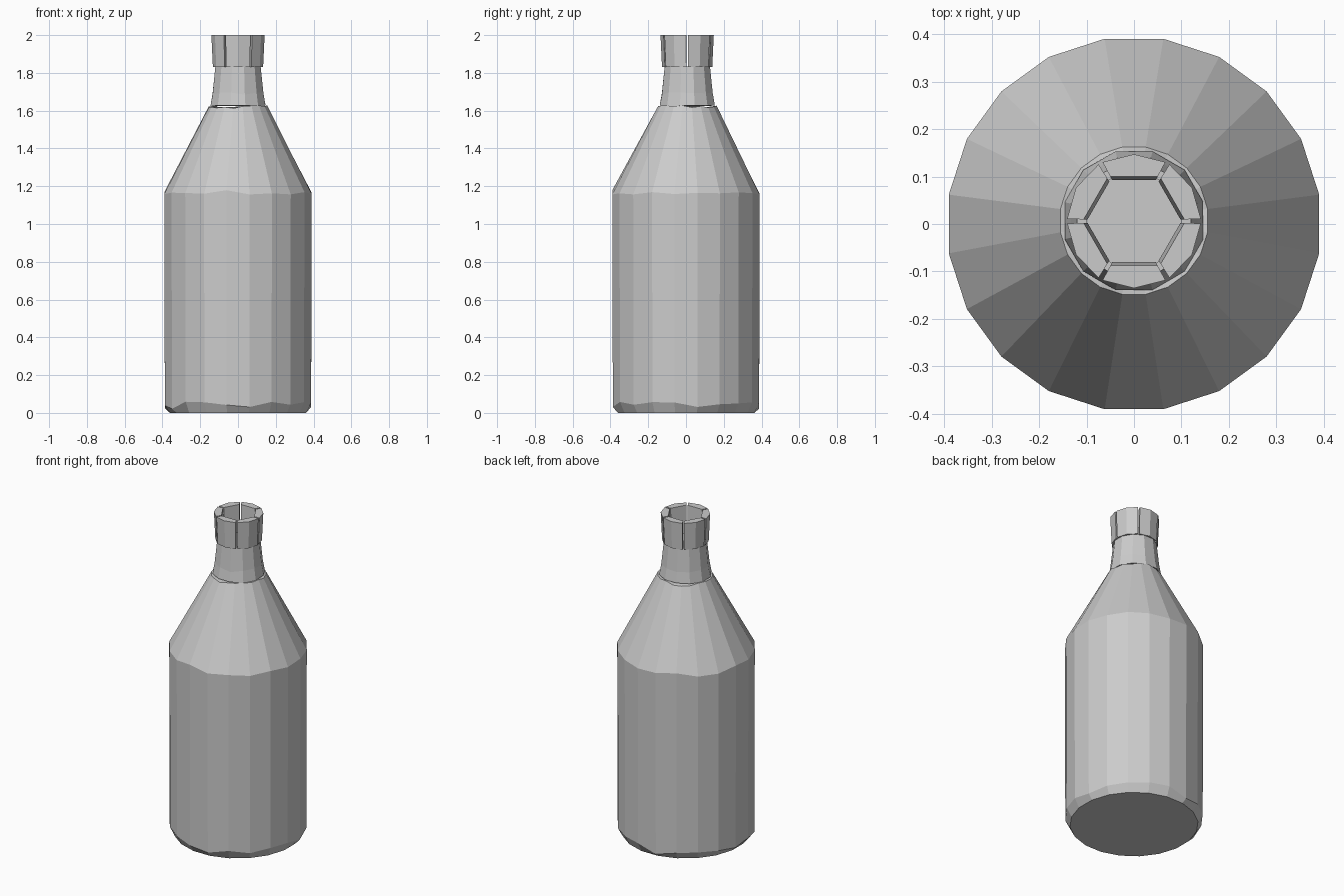
import bpy, bmesh, random
from math import cos, sin, radians, tau

random.seed(4)
cube = bpy.data.objects.get("Cube")
if cube:
    bpy.data.objects.remove(cube)

grey = bpy.data.materials.new("plain_grey")
grey.use_nodes = True
colour = (0.6, 0.6, 0.6, 1)
grey.diffuse_color = colour
grey.node_tree.nodes["Principled BSDF"].inputs["Base Color"].default_value = colour


def finish(name, bm):
    bmesh.ops.recalc_face_normals(bm, faces=bm.faces)
    mesh = bpy.data.meshes.new(name)
    bm.to_mesh(mesh)
    bm.free()
    mesh.materials.append(grey)
    obj = bpy.data.objects.new(name, mesh)
    bpy.context.collection.objects.link(obj)
    return obj


def lathe(name, profile, sides, turn=0, centre_y=0, caps=(), closed=False):
    """Faceted ring surface; profile holds (radius, height, height wobble)."""
    bm = bmesh.new()
    rings = []
    for radius, height, wobble in profile:
        ring = []
        for i in range(sides):
            a = tau * i / sides + turn
            z = height + random.uniform(-wobble, wobble)
            # the neck end sits slightly off the body axis
            y = radius * sin(a) + (centre_y if radius < 0.2 else 0)
            ring.append(bm.verts.new((radius * cos(a), y, z)))
        rings.append(ring)
    pairs = list(zip(rings, rings[1:]))
    if closed:
        pairs.append((rings[-1], rings[0]))
    for low, high in pairs:
        for i in range(sides):
            j = (i + 1) % sides
            bm.faces.new((low[i], low[j], high[j], high[i]))
    for c in caps:
        bm.faces.new(rings[c])
    return finish(name, bm)


# Body: base chamfer, straight wall, sloping shoulder, then the hollow inside
lathe("body", [
    (0.365, 0, 0), (0.392, 0.04, 0.022), (0.395, 1.165, 0.014),
    (0.157, 1.62, 0.008), (0.115, 1.62, 0), (0.365, 1.14, 0), (0.365, 0.03, 0),
], 20, radians(9), 0.007, caps=(0, -1))

# Neck: tapers upward to the lip
lathe("neck", [
    (0.151, 1.625, 0.004), (0.139, 1.69, 0.006), (0.124, 1.835, 0),
    (0.104, 1.835, 0), (0.112, 1.625, 0),
], 12, radians(15), 0.007, closed=True)


def lip_segment(index):
    """One of six wall pieces: two facets outside, one facet inside."""
    bm = bmesh.new()
    start, gap = index * 60, 2
    angles = [radians(start + d) for d in (gap, 30, 60 - gap)]
    layers = []
    for z, outer, inner in ((1.83, 0.133, 0.098), (2.0, 0.141, 0.106)):
        spots = [(outer, a) for a in angles] + [(inner, angles[2]), (inner, angles[0])]
        layers.append([bm.verts.new((r * cos(a), r * sin(a) + 0.006, z)) for r, a in spots])
    low, high = layers
    count = len(low)
    for i in range(count):
        j = (i + 1) % count
        bm.faces.new((low[i], low[j], high[j], high[i]))
    bm.faces.new(low)
    bm.faces.new(high)
    return finish(f"lip_segment_{index + 1}", bm)


# Lip: six pieces with narrow slits between them
for n in range(6):
    lip_segment(n)
